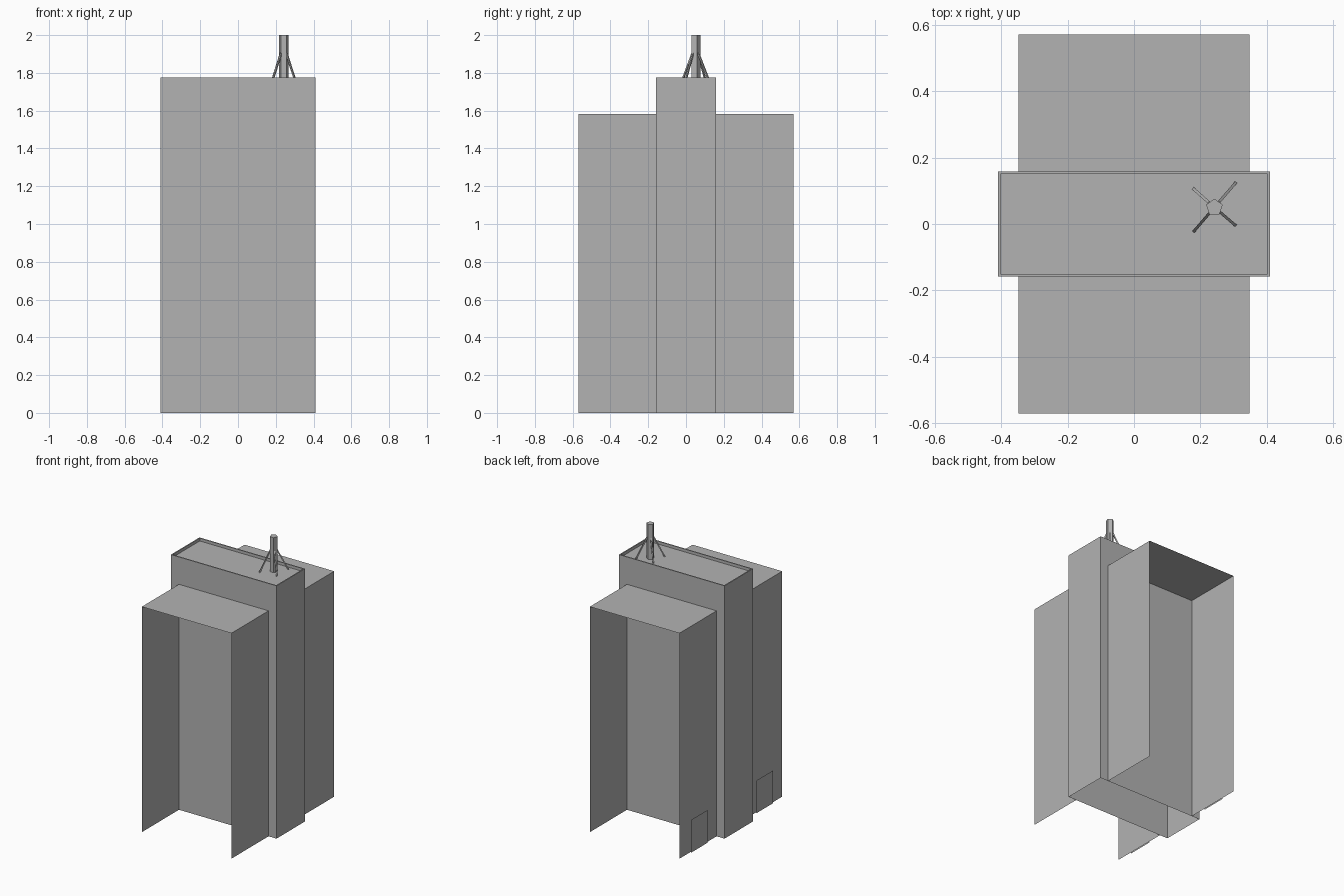
import bpy, bmesh, math
from mathutils import Vector, Matrix

if "Cube" in bpy.data.objects:
    bpy.data.objects.remove(bpy.data.objects["Cube"], do_unlink=True)

grey = bpy.data.materials.new("concrete_grey")
grey.use_nodes = True
colour = (0.45, 0.45, 0.45, 1)
grey.diffuse_color = colour
grey.node_tree.nodes["Principled BSDF"].inputs["Base Color"].default_value = colour


def finish(name, bm):
    mesh = bpy.data.meshes.new(name)
    bm.to_mesh(mesh)
    bm.free()
    mesh.materials.append(grey)
    obj = bpy.data.objects.new(name, mesh)
    bpy.context.collection.objects.link(obj)
    return obj


def block(low, high):
    """Box between two corners."""
    low, high = Vector(low), Vector(high)
    bm = bmesh.new()
    place = Matrix.Translation((low + high) / 2) @ Matrix.Diagonal((*(high - low), 1))
    bmesh.ops.create_cube(bm, size=1, matrix=place)
    bm.normal_update()
    return bm


def face_towards(bm, direction):
    return max(bm.faces, key=lambda f: f.normal.dot(Vector(direction)))


def remove_faces(bm, directions):
    doomed = [face_towards(bm, d) for d in directions]
    bmesh.ops.delete(bm, geom=doomed, context='FACES')


def panel(name, corners):
    bm = bmesh.new()
    bm.faces.new([bm.verts.new(c) for c in corners])
    finish(name, bm)


def rod(name, start, end, radius, sides, turn=0):
    start, end = Vector(start), Vector(end)
    axis = end - start
    place = (Matrix.Translation((start + end) / 2)
             @ axis.to_track_quat('Z', 'Y').to_matrix().to_4x4()
             @ Matrix.Rotation(turn, 4, 'Z'))
    bm = bmesh.new()
    bmesh.ops.create_cone(bm, cap_ends=True, segments=sides, radius1=radius,
                          radius2=radius, depth=axis.length, matrix=place)
    finish(name, bm)


# Central tower, open below, with a sunken roof behind a thin parapet
TOP, DEPTH = 1.775, 0.02
bm = block((-0.41, -0.158, 0), (0.41, 0.158, TOP))
remove_faces(bm, [(0, 0, -1)])
roof = face_towards(bm, (0, 0, 1))
bmesh.ops.inset_region(bm, faces=[roof], thickness=0.011)
sunk = bmesh.ops.extrude_discrete_faces(bm, faces=[roof])["faces"][0]
bmesh.ops.translate(bm, verts=sunk.verts, vec=(0, 0, -DEPTH))
finish("central_tower", bm)

# Lower wings: a roof and two side walls, open at the outer end and below
WING_TOP, HALF = 1.583, 0.348
for label, side in (("front", -1), ("back", 1)):
    near, far = sorted((side * 0.158, side * 0.57))
    bm = block((-HALF, near, 0), (HALF, far, WING_TOP))
    remove_faces(bm, [(0, 0, -1), (0, 1, 0), (0, -1, 0)])
    finish(label + "_wing", bm)

    # Door panel just off the right-hand wall
    a, b = sorted((side * 0.272, side * 0.453))
    x = -HALF - 0.009
    panel(label + "_door", [(x, b, 0), (x, a, 0), (x, a, 0.23), (x, b, 0.23)])

# Roof hatches on the front wing
z = WING_TOP + 0.003
for row, y in (("outer", -0.478), ("inner", -0.238)):
    for label, cx in (("right", -0.2), ("left", 0.167)):
        panel(f"{row}_{label}_hatch",
              [(cx + sx * 0.085, y + sy * 0.043, z)
               for sx, sy in ((-1, -1), (1, -1), (1, 1), (-1, 1))])

# Five-sided mast with four stays
mast = Vector((0.242, 0.05, 0))
floor = TOP - DEPTH
rod("mast", mast + Vector((0, 0, floor)), mast + Vector((0, 0, 2)), 0.026, 5, math.pi)
feet = {"back_right": (0.18, 0.105), "back_left": (0.305, 0.123),
        "front_left": (0.304, -0.003), "front_right": (0.181, -0.021)}
for label, (fx, fy) in feet.items():
    foot = Vector((fx, fy, floor))
    out = (foot - mast).to_2d().normalized() * 0.02
    rod(label + "_stay", foot, mast + Vector((out.x, out.y, 1.905)), 0.006, 4, math.pi / 4)
